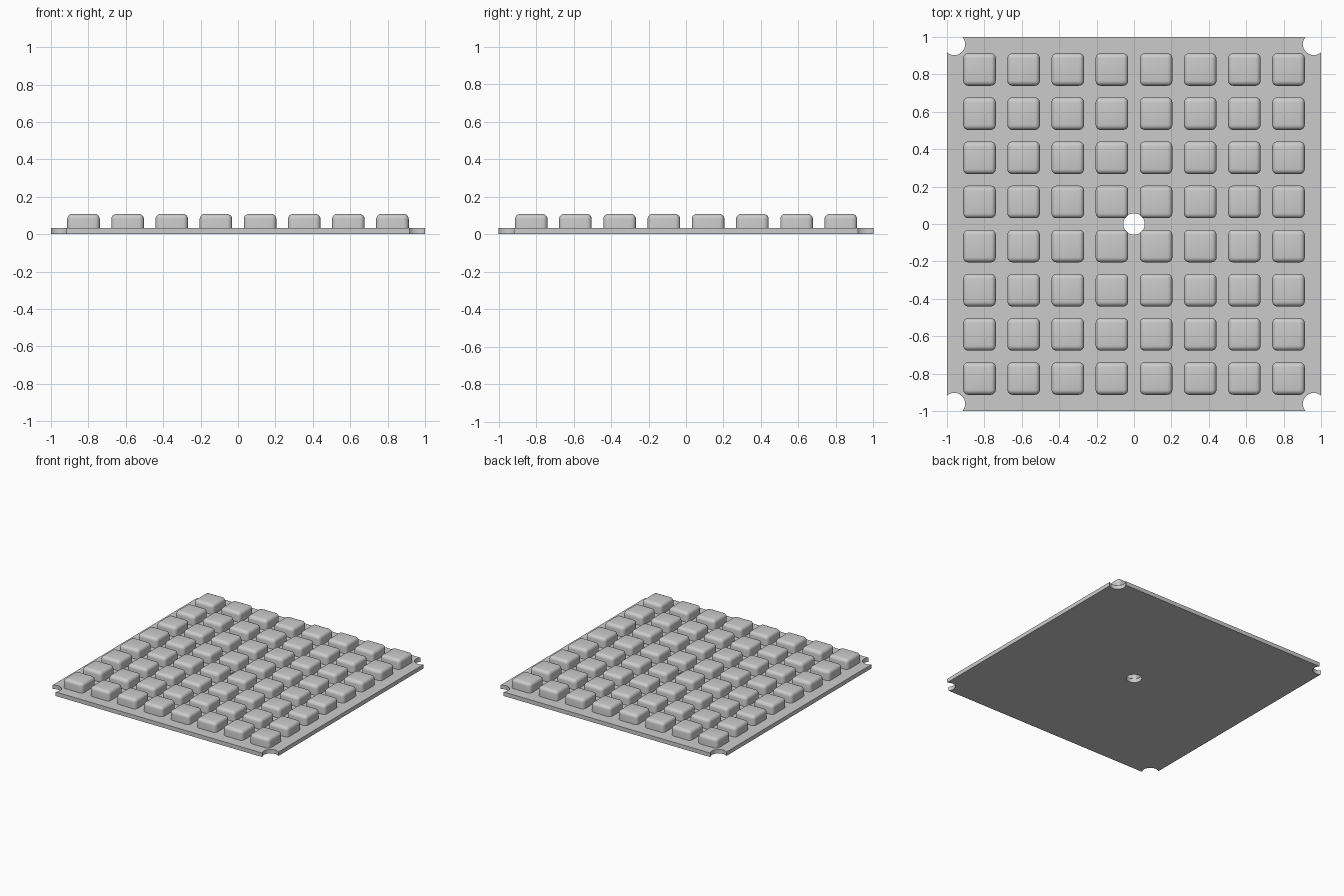
import bpy, bmesh
from mathutils import Matrix

cube = bpy.data.objects.get("Cube")
if cube:
    bpy.data.objects.remove(cube, do_unlink=True)

PLATE_H, TOP = 0.032, 0.108
PITCH, PAD, COUNT = 0.236, 0.174, 8

grey = bpy.data.materials.new("plain grey")
grey.use_nodes = True
colour = (0.6, 0.6, 0.6, 1)
grey.diffuse_color = colour
grey.node_tree.nodes["Principled BSDF"].inputs["Base Color"].default_value = colour


def make_object(name, bm):
    mesh = bpy.data.meshes.new(name)
    bm.to_mesh(mesh)
    bm.free()
    mesh.materials.append(grey)
    obj = bpy.data.objects.new(name, mesh)
    bpy.context.collection.objects.link(obj)
    return obj


def box(bm, size, centre):
    matrix = Matrix.Translation(centre) @ Matrix.Diagonal((*size, 1))
    bmesh.ops.create_cube(bm, size=1, matrix=matrix)


def activate(obj):
    bpy.ops.object.select_all(action='DESELECT')
    obj.select_set(True)
    bpy.context.view_layer.objects.active = obj


# Base plate
bm = bmesh.new()
box(bm, (2, 2, PLATE_H), (0, 0, PLATE_H / 2))
plate = make_object("base_plate", bm)

# Centre hole and corner notches
bm = bmesh.new()
holes = [(0, 0, 0.057)] + [(x, y, 0.059) for x in (-0.962, 0.962) for y in (-0.962, 0.962)]
for x, y, r in holes:
    bmesh.ops.create_cone(bm, cap_ends=True, segments=48, radius1=r, radius2=r,
                          depth=0.2, matrix=Matrix.Translation((x, y, 0)))
cutter = make_object("hole_cutter", bm)
cutter.hide_render = True
cut = plate.modifiers.new("Holes", 'BOOLEAN')
cut.operation, cut.solver, cut.object = 'DIFFERENCE', 'EXACT', cutter
activate(plate)
bpy.ops.object.modifier_apply(modifier=cut.name)
bpy.data.objects.remove(cutter, do_unlink=True)
bpy.ops.object.shade_smooth_by_angle()

# Rounded pad, open at the bottom edge of the bevel, repeated as a grid
bm = bmesh.new()
start = -PITCH * (COUNT - 1) / 2
bottom = PLATE_H - 0.008
box(bm, (PAD, PAD, TOP - bottom), (start, start, (TOP + bottom) / 2))
edges = [e for e in bm.edges if any(v.co.z > bottom + 0.01 for v in e.verts)]
bmesh.ops.bevel(bm, geom=edges, offset=0.027, segments=5, profile=0.5, affect='EDGES')
pads = make_object("raised_pads", bm)
for axis in range(2):
    grid = pads.modifiers.new("Grid", 'ARRAY')
    grid.count = COUNT
    grid.use_relative_offset = False
    grid.use_constant_offset = True
    offset = [0, 0, 0]
    offset[axis] = PITCH
    grid.constant_offset_displace = offset
activate(pads)
for name in [m.name for m in pads.modifiers]:
    bpy.ops.object.modifier_apply(modifier=name)
bpy.ops.object.shade_smooth_by_angle()
